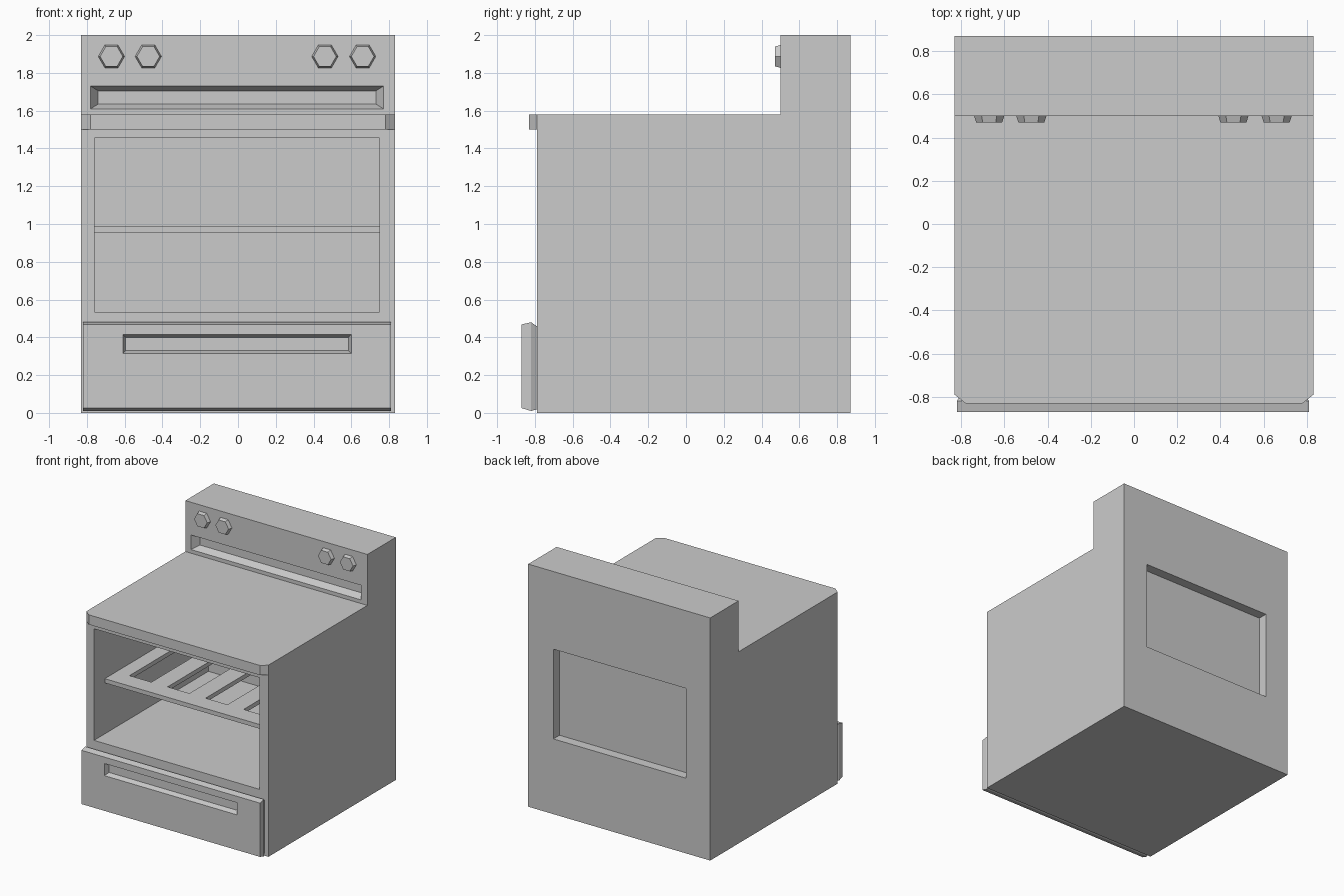
import bpy, bmesh, math

if "Cube" in bpy.data.objects:
    bpy.data.objects.remove(bpy.data.objects["Cube"])


def make(name, verts, faces):
    me = bpy.data.meshes.new(name)
    me.from_pydata(verts, [], faces)
    bm = bmesh.new()
    bm.from_mesh(me)
    bmesh.ops.recalc_face_normals(bm, faces=bm.faces)
    bm.to_mesh(me)
    bm.free()
    ob = bpy.data.objects.new(name, me)
    bpy.context.collection.objects.link(ob)
    return ob


def bridge(name, rings):
    """Closed solid through rings of points with equal counts."""
    n = len(rings[0])
    verts = [p for r in rings for p in r]
    faces = [list(range(n)), list(range(len(verts) - n, len(verts)))]
    for k in range(len(rings) - 1):
        for i in range(n):
            j = (i + 1) % n
            faces.append([k * n + i, k * n + j, (k + 1) * n + j, (k + 1) * n + i])
    return make(name, verts, faces)


def loft(name, sections):
    """Rectangular sections (y, x0, x1, z0, z1) joined along y."""
    return bridge(name, [[(x0, y, z0), (x1, y, z0), (x1, y, z1), (x0, y, z1)]
                         for y, x0, x1, z0, z1 in sections])


def cut(target, sections):
    cutter = loft("cutter", sections)
    cutter.hide_render = True
    mod = target.modifiers.new("cut", 'BOOLEAN')
    mod.operation = 'DIFFERENCE'
    mod.solver = 'EXACT'
    mod.object = cutter
    bpy.context.view_layer.objects.active = target
    bpy.ops.object.modifier_apply(modifier=mod.name)
    bpy.data.objects.remove(cutter)


# Body with raised back panel, from a side profile
profile = [(-0.79, 0), (0.87, 0), (0.87, 2), (0.5, 2), (0.5, 1.58), (-0.79, 1.58)]
body = bridge("stove_body", [[(x, y, z) for y, z in profile] for x in (-0.83, 0.83)])

# Oven cavity, control panel recess and rear recess
cut(body, [(-0.9, -0.76, 0.75, 0.535, 1.455), (0.7, -0.76, 0.75, 0.535, 1.455)])
cut(body, [(0.4, -0.78, 0.77, 1.61, 1.73), (0.5, -0.78, 0.77, 1.61, 1.73),
           (0.56, -0.74, 0.73, 1.635, 1.705)])
cut(body, [(0.95, -0.61, 0.60, 0.62, 1.36), (0.79, -0.61, 0.60, 0.62, 1.36)])

# Cooktop front lip with clipped corners
lip = [(-0.83, -0.79), (-0.78, -0.83), (0.78, -0.83), (0.83, -0.79)]
bridge("cooktop_lip", [[(x, y, z) for x, y in lip] for z in (1.5, 1.58)])

# Bottom drawer with bevelled front and handle recess
drawer = loft("drawer", [(-0.785, -0.80, 0.79, 0.02, 0.455),
                         (-0.82, -0.82, 0.81, 0.01, 0.48),
                         (-0.87, -0.82, 0.81, 0.025, 0.468)])
cut(drawer, [(-0.95, -0.61, 0.60, 0.315, 0.415), (-0.87, -0.61, 0.60, 0.315, 0.415),
             (-0.83, -0.595, 0.585, 0.33, 0.40)])

# Oven rack: frame rails and slats around four long slots
rack_z = (0.955, 0.99)
rack = bridge("oven_rack", [[(-0.76, -0.65, z), (0.75, -0.65, z),
                             (0.75, 0.62, z), (-0.76, 0.62, z)] for z in rack_z])
for i in range(4):
    x = -0.64 + i * 0.347
    cut(rack, [(-0.50, x, x + 0.2, 0.9, 1.05), (0.47, x, x + 0.2, 0.9, 1.05)])

# Hexagonal tapered knobs
for i, x in enumerate((-0.67, -0.475, 0.46, 0.66)):
    bridge(f"knob_{i + 1}",
           [[(x + r * math.cos(a * math.pi / 3), y, 1.887 + r * math.sin(a * math.pi / 3))
             for a in range(6)] for y, r in ((0.51, 0.073), (0.47, 0.06))])
